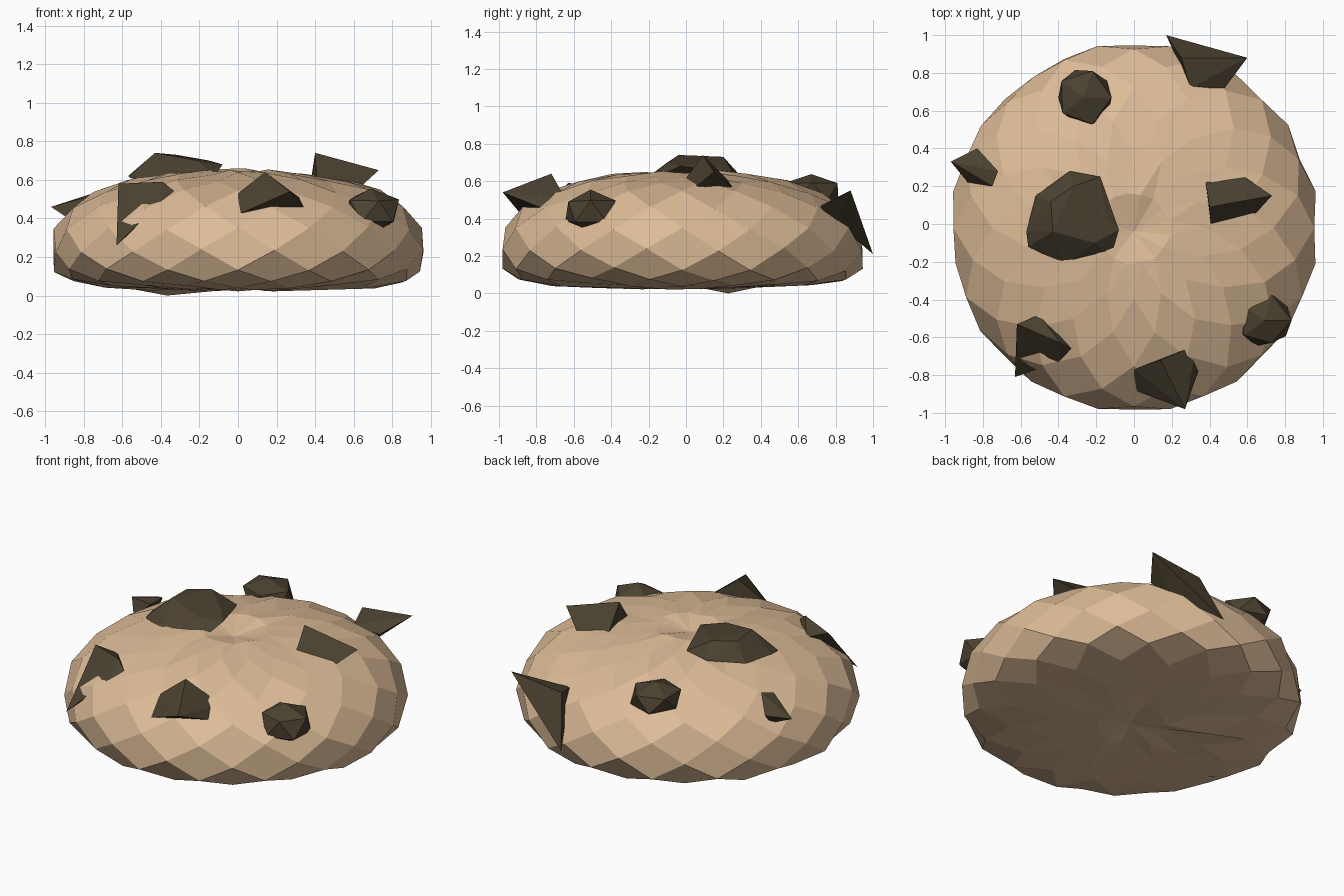
import bpy, bmesh, math, random
from mathutils import Vector

if "Cube" in bpy.data.objects:
    bpy.data.objects.remove(bpy.data.objects["Cube"])

random.seed(4)


def material(name, rgb):
    m = bpy.data.materials.new(name)
    m.diffuse_color = (*rgb, 1)
    m.use_nodes = True
    m.node_tree.nodes["Principled BSDF"].inputs["Base Color"].default_value = m.diffuse_color
    return m


DOUGH = material("dough", (0.72, 0.50, 0.31))
CHIP = material("chocolate", (0.07, 0.054, 0.03))


def finish(bm, name, mat):
    bmesh.ops.recalc_face_normals(bm, faces=bm.faces)
    me = bpy.data.meshes.new(name)
    bm.to_mesh(me)
    bm.free()
    me.materials.append(mat)
    ob = bpy.data.objects.new(name, me)
    bpy.context.collection.objects.link(ob)
    return ob


# Cookie: staggered rings joined by diamond facets, pinched at both poles
N = 16
RINGS = [(.20, .03), (.45, .035), (.70, .045), (.88, .075), (.955, .13), (.97, .235),
         (.955, .35), (.875, .455), (.74, .54), (.57, .595), (.38, .63), (.19, .65)]
bm = bmesh.new()
rows = []
for k, (r, z) in enumerate(RINGS):
    row = []
    for i in range(N):
        a = math.tau * (i + 0.5 * (k % 2)) / N
        j = random.uniform(-.012, .012)
        row.append(bm.verts.new(((r + j) * math.cos(a),
                                 (r + j) * math.sin(a) - .02,
                                 z + random.uniform(-.01, .01))))
    rows.append(row)
rows[1][6].co.z = 0.0


def vert(k, i):
    return rows[k][i % N]


for k in range(len(RINGS) - 2):
    s = k % 2
    for i in range(N):
        bm.faces.new((vert(k, i), vert(k + 1, i + s), vert(k + 2, i), vert(k + 1, i + s - 1)))
for k, nb, pole in ((0, 1, (0, -.04, .045)), (len(RINGS) - 1, len(RINGS) - 2, (0, -.04, .61))):
    p = bm.verts.new(pole)
    s = k % 2
    for i in range(N):
        bm.faces.new((vert(k, i), vert(k, i + 1), p))
        bm.faces.new((vert(k, i), vert(k, i + 1), vert(nb, i + s)))
finish(bm, "cookie", DOUGH)


def shard(name, pts):
    bm = bmesh.new()
    for p in pts:
        bm.verts.new(p)
    res = bmesh.ops.convex_hull(bm, input=bm.verts)
    junk = [g for g in res["geom_interior"] if isinstance(g, bmesh.types.BMVert)]
    bmesh.ops.delete(bm, geom=junk, context='VERTS')
    bmesh.ops.dissolve_limit(bm, angle_limit=math.radians(6), verts=bm.verts, edges=bm.edges)
    finish(bm, name, CHIP)


# Angular chips
shard("chip_left", [(-.97, .33, .46), (-.83, .40, .47), (-.72, .28, .54),
                    (-.75, .20, .52), (-.88, .22, .40), (-.80, .30, .38)])
shard("chip_right", [(.40, .09, .74), (.73, .15, .65), (.41, -.04, .56),
                     (.62, .03, .55), (.54, .28, .54), (.38, .22, .61)])
shard("chip_back_right", [(.17, 1.0, .21), (.60, .88, .55), (.48, .72, .46),
                          (.30, .72, .47), (.25, .88, .51), (.40, .80, .38)])
shard("chip_front_left", [(-.63, -.81, .26), (-.62, -.53, .58), (-.50, -.48, .54),
                          (-.39, -.63, .59), (-.33, -.66, .54), (-.40, -.73, .49)])
shard("chip_front", [(.14, -.72, .64), (.27, -.98, .54), (0, -.77, .53),
                     (0, -.88, .42), (.33, -.64, .50), (.34, -.78, .46)])

# Large flat-topped chip
shard("chip_centre", [(-.34, .28, .64), (-.18, .25, .65), (-.08, -.03, .68), (-.12, -.17, .62),
                      (-.37, -.22, .61), (-.56, -.12, .61), (-.57, -.04, .62), (-.52, .15, .62),
                      (-.44, .12, .73), (-.32, .20, .73), (-.15, .05, .70), (-.21, -.10, .70),
                      (-.43, -.04, .74), (-.3, 0, .55)])


# Rounded nuggets
def nugget(name, centre, size, seed):
    rng = random.Random(seed)
    bm = bmesh.new()
    bmesh.ops.create_icosphere(bm, subdivisions=1, radius=1)
    pts = []
    for v in bm.verts:
        d = v.co * rng.uniform(.9, 1.06)
        pts.append(Vector(centre) + Vector((d.x * size[0], d.y * size[1], d.z * size[2])))
    bm.free()
    shard(name, pts)


nugget("chip_back", (-.265, .67, .545), (.165, .165, .10), 2)
nugget("chip_front_right", (.69, -.51, .44), (.155, .155, .125), 5)
